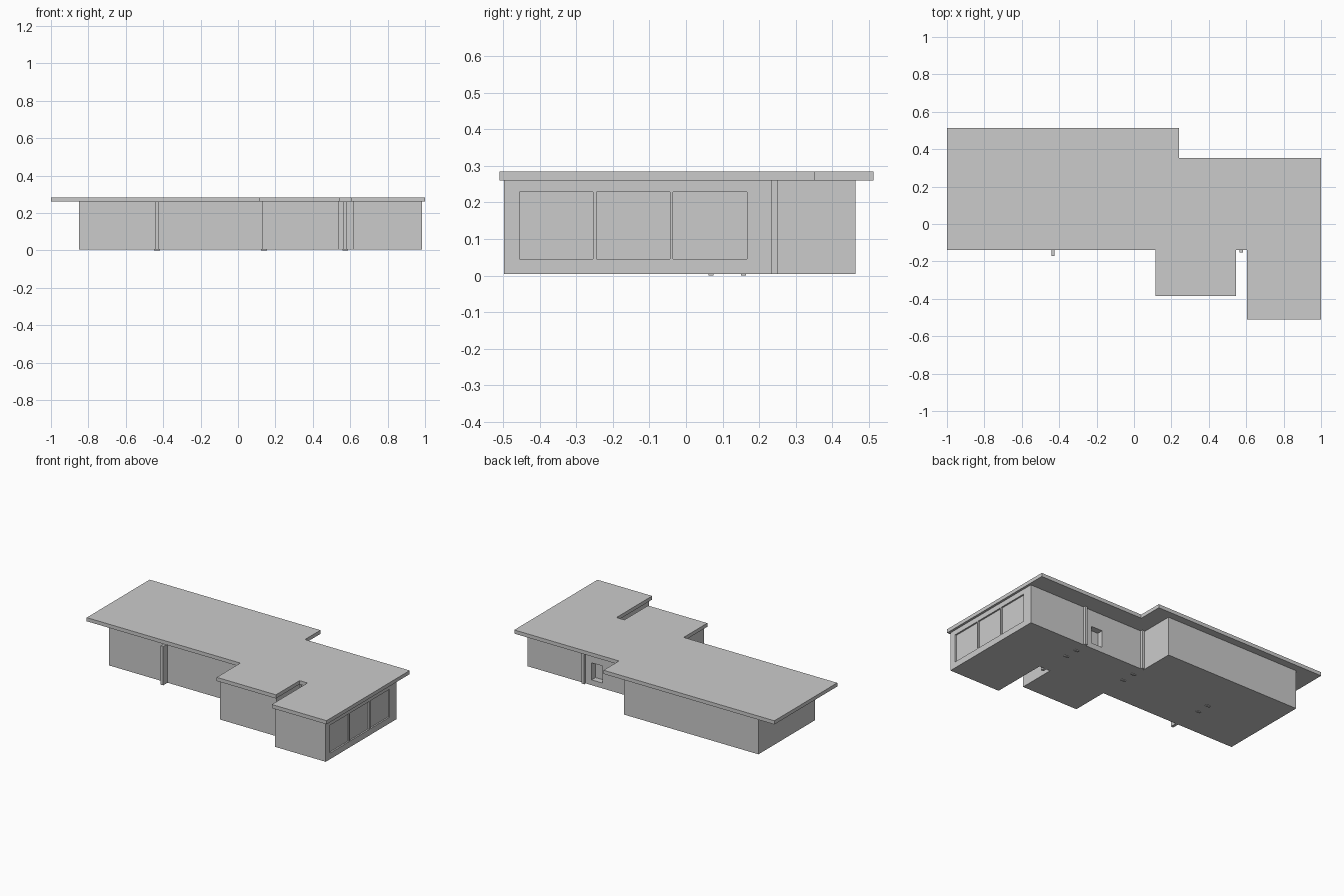
import bpy, bmesh

if "Cube" in bpy.data.objects:
    bpy.data.objects.remove(bpy.data.objects["Cube"])


def prism(name, outline, z0, z1):
    """Extrude a plan outline (counter-clockwise) between two heights."""
    bm = bmesh.new()
    base = bm.faces.new([bm.verts.new((x, y, z0)) for x, y in outline])
    ext = bmesh.ops.extrude_face_region(bm, geom=[base], use_keep_orig=True)
    for v in ext["geom"]:
        if isinstance(v, bmesh.types.BMVert):
            v.co.z = z1
    bmesh.ops.recalc_face_normals(bm, faces=bm.faces)
    me = bpy.data.meshes.new(name)
    bm.to_mesh(me)
    bm.free()
    ob = bpy.data.objects.new(name, me)
    bpy.context.collection.objects.link(ob)
    return ob


def box(name, x0, x1, y0, y1, z0, z1):
    return prism(name, [(x0, y0), (x1, y0), (x1, y1), (x0, y1)], z0, z1)


def cut(target, cutter):
    """Subtract the cutter, then discard it."""
    mod = target.modifiers.new("cut", 'BOOLEAN')
    mod.operation = 'DIFFERENCE'
    mod.solver = 'EXACT'
    mod.object = cutter
    bpy.context.view_layer.objects.active = target
    bpy.ops.object.modifier_apply(modifier=mod.name)
    bpy.data.objects.remove(cutter, do_unlink=True)


FLOOR, EAVE, TOP = 0.005, 0.26, 0.284

# Stepped wall block with front wings and a rear step
walls = prism("walls", [
    (-0.85, -0.125), (0.13, -0.125), (0.13, -0.37), (0.537, -0.37),
    (0.537, -0.125), (0.617, -0.125), (0.617, -0.497), (0.985, -0.497),
    (0.985, 0.235), (0.125, 0.235), (0.125, 0.463), (-0.85, 0.463)],
    FLOOR, EAVE)

# Three large window recesses in the right end wall
for i in range(3):
    y = -0.455 + i * 0.21
    cut(walls, box("window_cutter", 0.975, 1.05, y, y + 0.201, 0.045, 0.228))

# Small rear opening
cut(walls, box("rear_opening_cutter", 0.44, 0.52, 0.195, 0.3, 0.04, 0.152))

# Flat overhanging roof slab
prism("roof", [
    (-1, -0.14), (0.115, -0.14), (0.115, -0.385), (0.545, -0.385),
    (0.545, -0.14), (0.603, -0.14), (0.603, -0.51), (1, -0.51),
    (1, 0.352), (0.24, 0.352), (0.24, 0.512), (-1, 0.512)],
    EAVE, TOP)

# Exposed wall posts, front and rear
for name, x, y0, y1 in [("front_post_left", -0.433, -0.17, -0.125),
                        ("front_post_right", 0.573, -0.153, -0.125),
                        ("rear_post_left", 0.137, 0.235, 0.25),
                        ("rear_post_right", 0.573, 0.235, 0.25)]:
    box(name, x - 0.009, x + 0.009, y0, y1, FLOOR, EAVE)

# Small feet below the floor
for x in (-0.433, 0.139, 0.573):
    for y in (0.068, 0.157):
        box("floor_foot", x - 0.015, x + 0.015, y - 0.007, y + 0.007, 0, FLOOR)
